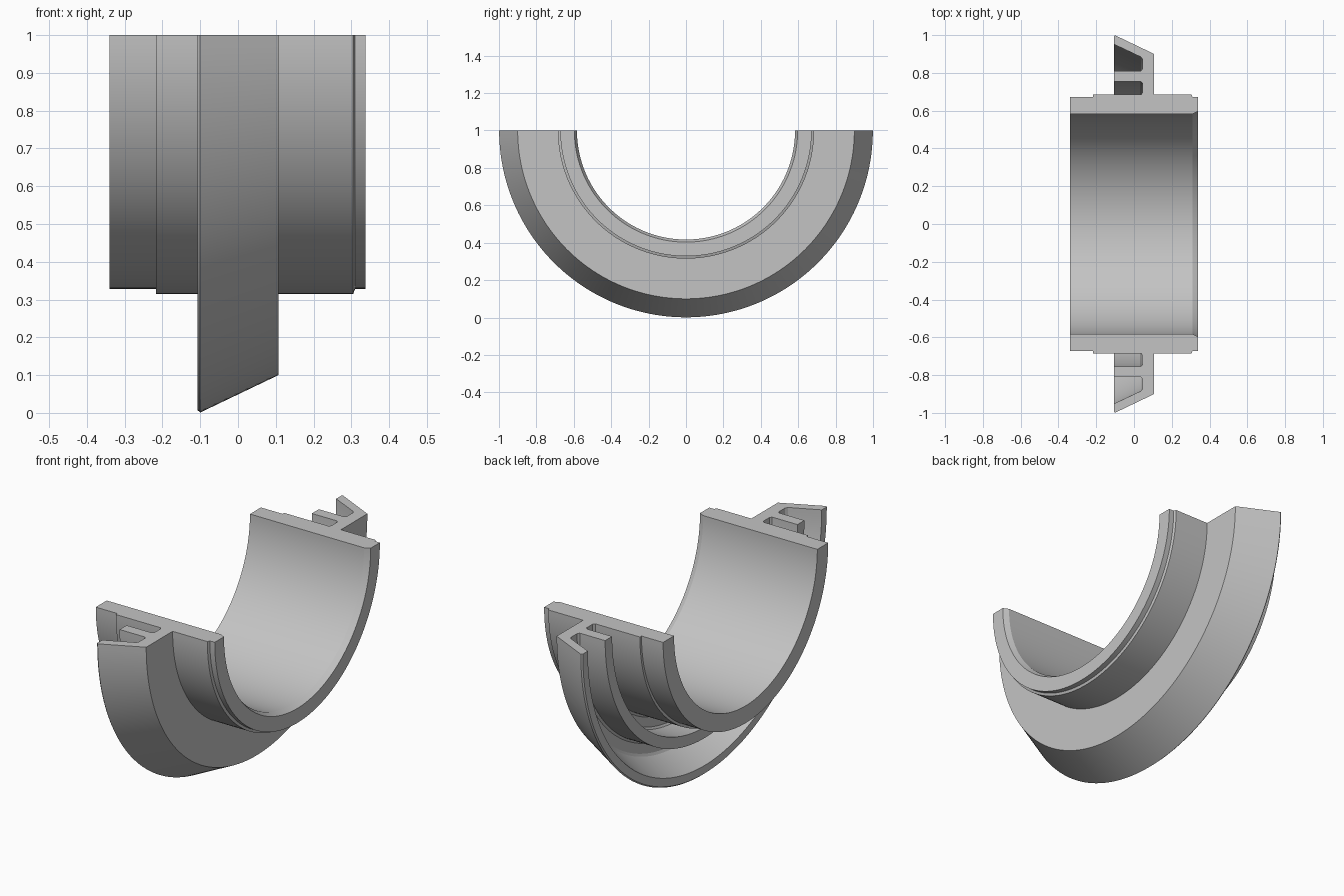
import bpy, bmesh
from math import pi, sin, cos, radians

if "Cube" in bpy.data.objects:
    bpy.data.objects.remove(bpy.data.objects["Cube"])

SEGMENTS = 96

# Material
grey = bpy.data.materials.new("plain grey")
grey.use_nodes = True
colour = (0.55, 0.55, 0.55, 1)
grey.diffuse_color = colour
grey.node_tree.nodes["Principled BSDF"].inputs["Base Color"].default_value = colour

# Cross-section as (position along x axis, radius)
bore = [(-0.34, 0.583), (0.31, 0.583), (0.338, 0.597)]
sleeve_right = [(0.338, 0.672), (0.31, 0.672), (0.305, 0.685)]
web_and_rim = [(0.107, 0.685), (0.107, 0.9), (-0.1, 0.999), (-0.107, 0.993)]
outer_pocket = [(-0.107, 0.952), (0.037, 0.884), (0.045, 0.872),
                (0.045, 0.822), (0.037, 0.811), (-0.107, 0.811)]
inner_pocket = [(-0.107, 0.754), (0.037, 0.754), (0.045, 0.744),
                (0.045, 0.696), (0.037, 0.685)]
sleeve_left = [(-0.217, 0.685), (-0.217, 0.672), (-0.34, 0.672)]


def half_lathe(name, profile):
    """Sweep a closed profile half a turn about the x axis at z = 1."""
    bm = bmesh.new()
    rings = []
    for i in range(SEGMENTS + 1):
        a = pi * i / SEGMENTS
        rings.append([bm.verts.new((x, r * cos(a), 1 - r * sin(a)))
                      for x, r in profile])
    n = len(profile)
    for a, b in zip(rings, rings[1:]):
        for j in range(n):
            k = (j + 1) % n
            bm.faces.new((a[j], a[k], b[k], b[j]))
    # Flat cut ends
    bm.faces.new(rings[0])
    bm.faces.new(rings[-1])
    bmesh.ops.recalc_face_normals(bm, faces=bm.faces)
    mesh = bpy.data.meshes.new(name)
    bm.to_mesh(mesh)
    bm.free()
    mesh.materials.append(grey)
    obj = bpy.data.objects.new(name, mesh)
    bpy.context.collection.objects.link(obj)
    return obj


ring = half_lathe("half_ring_sleeve_with_flange",
                  bore + sleeve_right + web_and_rim + outer_pocket
                  + inner_pocket + sleeve_left)

# Smooth curved walls, sharp profile corners
bpy.ops.object.select_all(action='DESELECT')
ring.select_set(True)
bpy.context.view_layer.objects.active = ring
bpy.ops.object.shade_smooth_by_angle(angle=radians(20))
